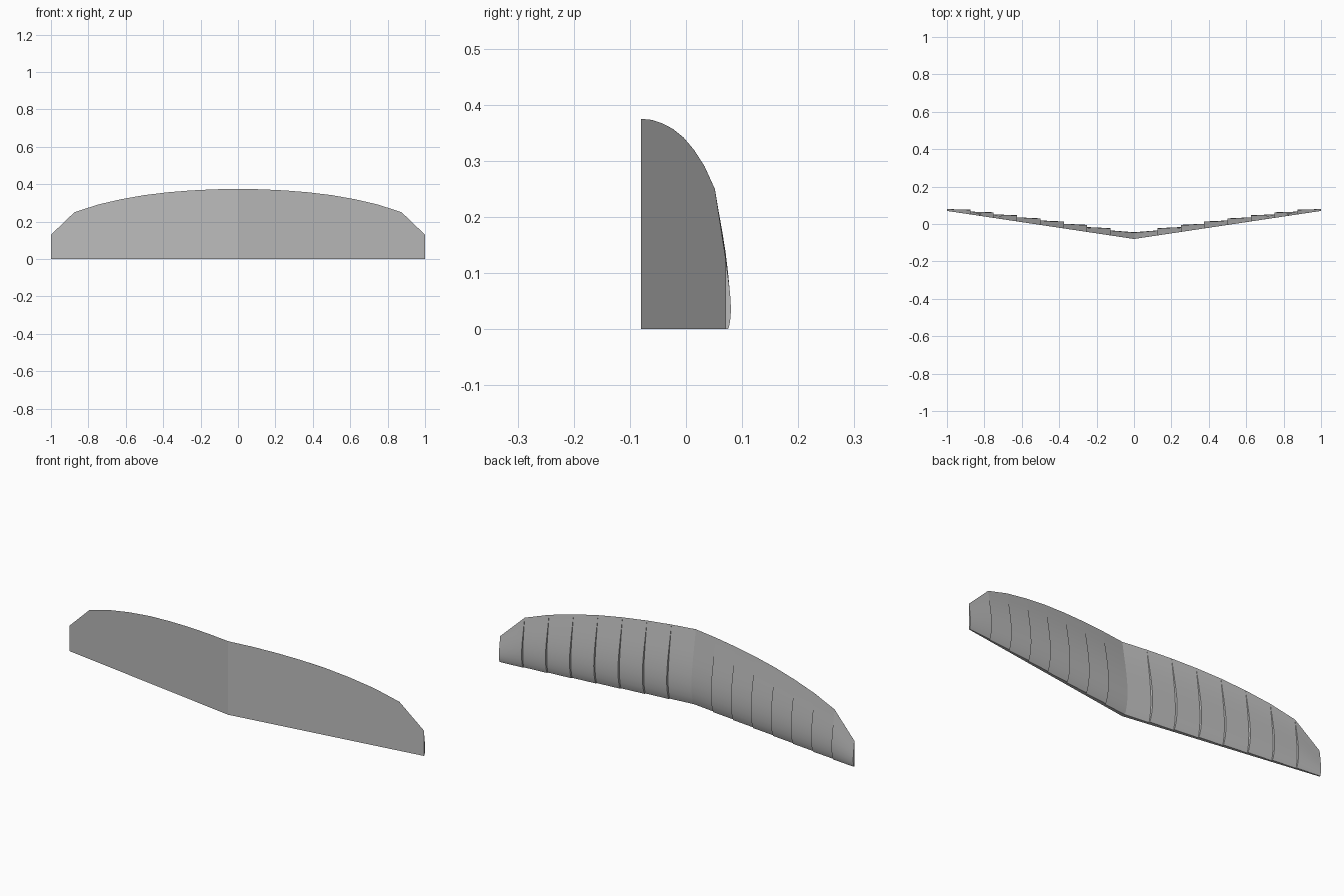
import bpy
import bmesh
import math

cube = bpy.data.objects.get("Cube")
if cube:
    bpy.data.objects.remove(cube, do_unlink=True)

grey = bpy.data.materials.new("plain grey")
grey.use_nodes = True
colour = (0.5, 0.5, 0.5, 1)
grey.diffuse_color = colour
grey.node_tree.nodes["Principled BSDF"].inputs["Base Color"].default_value = colour

PANEL = 0.125
# trailing edge height at each panel border, root to tip
CHORD = [0.375, 0.373, 0.367, 0.357, 0.342, 0.32, 0.291, 0.25, 0.13]
# deepest thickness at the inner and outer end of each panel
DEPTH = [(0.036, 0.027), (0.039, 0.026), (0.038, 0.025), (0.037, 0.024),
         (0.035, 0.022), (0.033, 0.019), (0.03, 0.015), (0.025, 0.01)]
# section: share of chord, share of depth
SECTION = [(0, 0.5), (0.04, 0.68), (0.1, 0.84), (0.18, 0.96), (0.28, 1), (0.4, 0.95),
           (0.55, 0.77), (0.7, 0.53), (0.85, 0.26), (1, 0.01)]


def section_rows(bm, side, x, chord, depth):
    """Flat front row and curved back row of one wing section."""
    front_y = -0.08 + 0.15 * x
    front = [bm.verts.new((side * x, front_y, s * chord)) for s, t in SECTION]
    back = [bm.verts.new((side * x, front_y + t * depth, s * chord)) for s, t in SECTION]
    return front, back


def add_panel(bm, side, i):
    """One closed wing panel, thinning towards the tip."""
    f0, b0 = section_rows(bm, side, i * PANEL, CHORD[i], DEPTH[i][0])
    f1, b1 = section_rows(bm, side, (i + 1) * PANEL, CHORD[i + 1], DEPTH[i][1])
    for k in range(len(SECTION) - 1):
        bm.faces.new((f0[k], f1[k], f1[k + 1], f0[k + 1]))
        bm.faces.new((b0[k], b0[k + 1], b1[k + 1], b1[k]))
        if i > 0:
            bm.faces.new((f0[k], f0[k + 1], b0[k + 1], b0[k]))
        bm.faces.new((f1[k], b1[k], b1[k + 1], f1[k + 1]))
    bm.faces.new((f0[0], b0[0], b1[0], f1[0]))
    bm.faces.new((f0[-1], f1[-1], b1[-1], b0[-1]))


# swept wing halves made of stepped panels
for side, name in ((1, "left_wing"), (-1, "right_wing")):
    bm = bmesh.new()
    for i in range(len(DEPTH)):
        add_panel(bm, side, i)
    if side < 0:
        bmesh.ops.reverse_faces(bm, faces=bm.faces[:])
    mesh = bpy.data.meshes.new(name)
    bm.to_mesh(mesh)
    bm.free()
    mesh.materials.append(grey)
    wing = bpy.data.objects.new(name, mesh)
    bpy.context.collection.objects.link(wing)
    bpy.ops.object.select_all(action="DESELECT")
    wing.select_set(True)
    bpy.context.view_layer.objects.active = wing
    bpy.ops.object.shade_smooth_by_angle(angle=math.radians(30))
